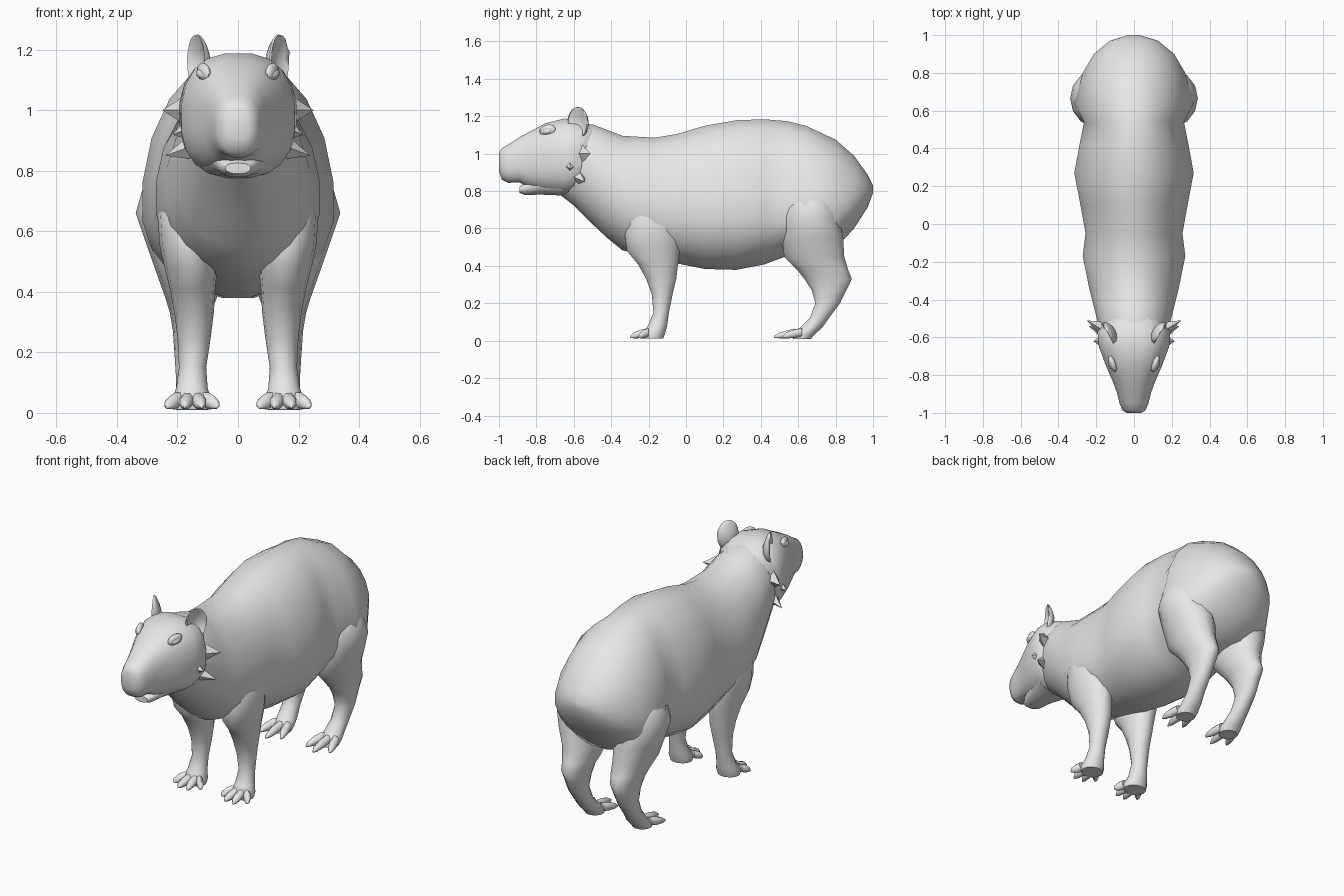
import bpy, bmesh, math
from mathutils import Matrix, Vector

if "Cube" in bpy.data.objects:
    bpy.data.objects.remove(bpy.data.objects["Cube"])

fur = bpy.data.materials.new("grey_fur")
fur.diffuse_color = (0.8, 0.8, 0.8, 1)
fur.use_nodes = True
fur.node_tree.nodes["Principled BSDF"].inputs["Base Color"].default_value = fur.diffuse_color


def finish(name, bm, angle=50):
    bmesh.ops.recalc_face_normals(bm, faces=bm.faces)
    me = bpy.data.meshes.new(name)
    bm.to_mesh(me)
    bm.free()
    me.materials.append(fur)
    me.polygons.foreach_set("use_smooth", [True] * len(me.polygons))
    me.set_sharp_from_angle(angle=math.radians(angle))
    ob = bpy.data.objects.new(name, me)
    bpy.context.collection.objects.link(ob)
    return ob


def loft(name, rings, angle=50):
    """Skin a list of equal-length point rings and cap both ends."""
    bm = bmesh.new()
    loops = [[bm.verts.new(p) for p in ring] for ring in rings]
    n = len(loops[0])
    for a, b in zip(loops, loops[1:]):
        for i in range(n):
            j = (i + 1) % n
            bm.faces.new((a[i], a[j], b[j], b[i]))
    bm.faces.new(loops[0])
    bm.faces.new(loops[-1])
    return finish(name, bm, angle)


def spow(v, e):
    return math.copysign(abs(v) ** (2 / e), v)


def upright_ring(y, bot, top, mid, hw, cx=0, n=20, e=2.0):
    """Cross-section facing along y, with its widest point at height mid."""
    pts = []
    for i in range(n):
        a = 2 * math.pi * (i + 0.5) / n
        c, s = spow(math.cos(a), e), spow(math.sin(a), e)
        pts.append((cx + hw * c, y, mid + s * ((top - mid) if s > 0 else (mid - bot))))
    return pts


def flat_ring(z, front, back, inner, outer, side, n=14):
    """Horizontal leg cross-section."""
    pts = []
    for i in range(n):
        a = 2 * math.pi * i / n
        x = (inner + outer) / 2 + (outer - inner) / 2 * math.cos(a)
        y = (front + back) / 2 + (back - front) / 2 * math.sin(a)
        pts.append((side * x, y, z))
    return pts


# Torso with neck: y, bottom, top, widest height, half width
torso = [(-.70, .80, 1.12, .96, .12), (-.60, .72, 1.165, .95, .17),
         (-.50, .62, 1.16, .89, .20), (-.42, .545, 1.13, .82, .22),
         (-.34, .48, 1.10, .75, .24), (-.17, .44, 1.09, .70, .275),
         (-.05, .41, 1.11, .68, .26), (.10, .38, 1.155, .68, .287),
         (.27, .375, 1.185, .68, .32), (.42, .405, 1.19, .68, .292),
         (.54, .45, 1.18, .68, .268), (.64, .47, 1.155, .68, .32),
         (.80, .49, 1.08, .68, .275), (.90, .60, .99, .75, .215),
         (.97, .71, .89, .79, .13), (1.0, .79, .83, .81, .03)]
loft("torso", [upright_ring(*r) for r in torso])

# Head and upper muzzle
head = [(-.50, .88, 1.15, 1.0, .14), (-.57, .79, 1.18, .98, .195),
        (-.65, .775, 1.19, .97, .188), (-.75, .79, 1.165, .97, .15),
        (-.83, .81, 1.122, .965, .115), (-.89, .845, 1.09, .955, .092),
        (-.95, .843, 1.05, .945, .077), (-.985, .86, 1.03, .945, .062),
        (-1.0, .905, 1.005, .955, .04)]
loft("head", [upright_ring(*r, e=2.5) for r in head])

# Lower jaw
jaw = [(-.66, .775, .90, .86, .14), (-.78, .78, .88, .85, .09),
       (-.86, .778, .84, .82, .06), (-.89, .79, .825, .81, .042)]
loft("lower_jaw", [upright_ring(*r, e=2.4, n=16) for r in jaw])

# Legs: height, front, back, inner, outer
front_leg = [(.74, -.28, -.08, .12, .23), (.66, -.32, -.05, .09, .265),
             (.56, -.33, -.03, .07, .26), (.48, -.32, -.03, .068, .243),
             (.41, -.26, -.04, .075, .225), (.33, -.215, -.05, .08, .21),
             (.25, -.185, -.07, .09, .20), (.15, -.175, -.09, .105, .195),
             (.08, -.205, -.10, .10, .205), (.04, -.235, -.11, .085, .22),
             (.012, -.23, -.12, .09, .215)]
hind_leg = [(.84, .56, .76, .10, .25), (.74, .53, .80, .06, .315),
            (.66, .51, .82, .04, .338), (.55, .51, .845, .05, .30),
            (.45, .52, .85, .06, .265), (.38, .59, .87, .07, .24),
            (.33, .63, .89, .09, .225), (.27, .67, .86, .10, .215),
            (.20, .69, .825, .11, .21), (.12, .66, .765, .11, .205),
            (.07, .61, .73, .10, .205), (.035, .575, .69, .092, .212),
            (.01, .57, .67, .10, .205)]
# Toes: base y, tip y, sideways offset of the tip
front_toes = [(-.20, -.25, -.083), (-.20, -.295, -.032),
              (-.20, -.30, .025), (-.20, -.255, .083)]
hind_toes = [(.62, .51, -.07), (.62, .47, 0), (.62, .515, .075)]


def toe(name, side, y0, y1, dx):
    rings = []
    for t, r, z in ((0, .024, .045), (.45, .024, .036), (.8, .017, .028), (1, .004, .02)):
        x = side * (.152 + dx * (.55 + .45 * t))
        rings.append(upright_ring(y0 + (y1 - y0) * t, max(z - r, .008), z + r, z, r, x, 8))
    loft(name, rings)


def spike(name, base, tip, w, h):
    """Flattened four-sided tuft of fur."""
    base, tip = Vector(base), Vector(tip)
    bm = bmesh.new()
    b = [bm.verts.new(base + Vector(o)) for o in ((0, -w, 0), (0, 0, h), (0, w, 0), (0, 0, -h))]
    t = bm.verts.new(tip)
    for i in range(4):
        bm.faces.new((b[i], b[(i + 1) % 4], t))
    bm.faces.new(b)
    finish(name, bm, 30)


def ellipsoid(name, loc, size, rot, shape=None):
    bm = bmesh.new()
    bmesh.ops.create_uvsphere(bm, u_segments=16, v_segments=10, radius=1)
    for v in bm.verts:
        if shape:
            shape(v.co)
    bm.transform(Matrix.Translation(loc) @ rot @ Matrix.Diagonal((*size, 1)))
    return finish(name, bm)


for side, tag in ((1, "left"), (-1, "right")):
    loft("front_leg_" + tag, [flat_ring(*r, side) for r in front_leg])
    loft("hind_leg_" + tag, [flat_ring(*r, side) for r in hind_leg])
    for i, t in enumerate(front_toes):
        toe(f"front_toe_{i}_{tag}", side, *t)
    for i, t in enumerate(hind_toes):
        toe(f"hind_toe_{i}_{tag}", side, *t)

    # Cheek tufts
    spike("cheek_tuft_upper_" + tag, (side * .15, -.57, 1.0), (side * .25, -.51, 1.0), .05, .065)
    spike("cheek_tuft_lower_" + tag, (side * .13, -.59, .89), (side * .24, -.54, .85), .05, .055)
    spike("cheek_tuft_front_" + tag, (side * .15, -.62, .945), (side * .215, -.62, .92), .05, .05)

    # Cupped ears, thinner towards the tip, hollow on the outer side
    def cup(co, side=side):
        rim = max(0.0, 1 - co.y ** 2 - co.z ** 2)
        if co.x * side > 0:
            co.x = side * (0.25 - 0.75 * rim)
        co.x *= 1.0 - 0.5 * max(co.z, 0)
    ellipsoid("ear_" + tag, (side * .135, -.577, 1.165), (.038, .062, .085),
              Matrix.Rotation(math.radians(-30 * side), 4, 'Z'), cup)

    # Eyelids and eyeballs
    tilt = Matrix.Rotation(math.radians(-20 * side), 4, 'Z') @ Matrix.Rotation(math.radians(12), 4, 'X')
    ellipsoid("eyelid_" + tag, (side * .113, -.74, 1.125), (.018, .046, .03), tilt)
    ellipsoid("eyeball_" + tag, (side * .12, -.743, 1.12), (.016, .03, .017), tilt)
